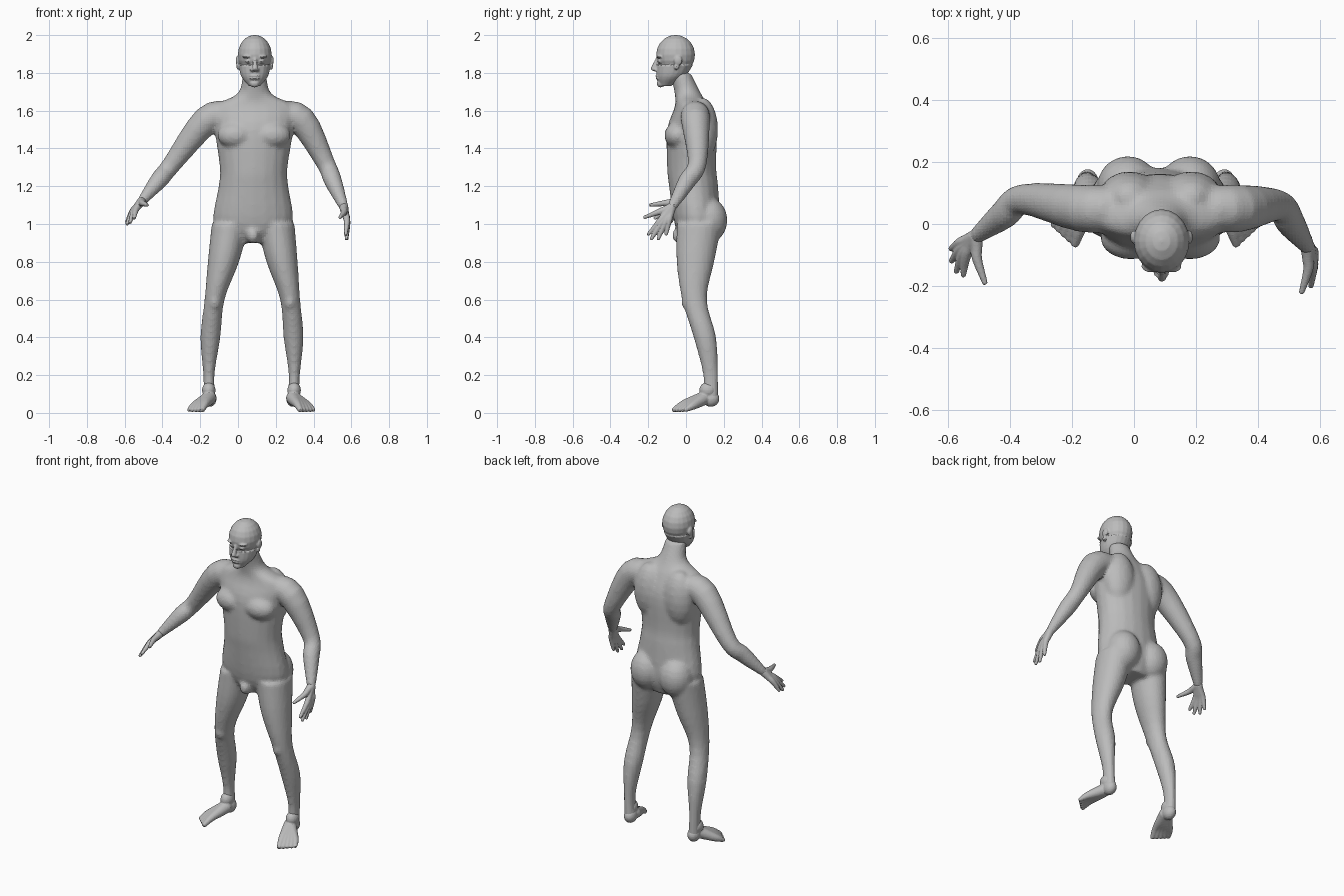
import bpy, bmesh, math
from mathutils import Vector, Matrix

cube = bpy.data.objects.get("Cube")
if cube:
    bpy.data.objects.remove(cube, do_unlink=True)

SIDES = 20
BOTH = (-1, 1)

skin = bpy.data.materials.new("plain_grey")
skin.use_nodes = True
skin.diffuse_color = (.5, .5, .5, 1)
shader = skin.node_tree.nodes["Principled BSDF"]
shader.inputs["Base Color"].default_value = skin.diffuse_color


def middle(z):
    """The figure leans slightly towards its left as it rises."""
    return .07 + z / 100


def smooth_path(rows, steps=4):
    """Pass a smooth curve through rows of numbers of any length."""
    keys = [Vector(row) for row in rows]
    keys = [keys[0] * 2 - keys[1], *keys, keys[-1] * 2 - keys[-2]]
    path = []
    for a, b, c, d in zip(keys, keys[1:], keys[2:], keys[3:]):
        for step in range(steps):
            t = step / steps
            bend = (a * 2 - b * 5 + c * 4 - d) * t + (b * 3 - a - c * 3 + d) * t * t
            path.append(b + (c - a + bend) * t / 2)
    return path + [keys[-2]]


def ring(centre, u, v):
    angles = [math.tau * i / SIDES for i in range(SIDES)]
    return [centre + u * math.cos(angle) + v * math.sin(angle) for angle in angles]


def skin_rings(bm, rings):
    """Bridge rings of points into a closed skin."""
    loops = [[bm.verts.new(point) for point in points] for points in rings]
    for low, high in zip(loops, loops[1:]):
        for i in range(SIDES):
            bm.faces.new((low[i - 1], low[i], high[i], high[i - 1]))
    bm.faces.new(loops[0])
    bm.faces.new(loops[-1])


def stack(bm, rows, side=0):
    """Level oval sections: height, offset from middle, depth, half width, half depth."""
    rings = []
    for z, offset, y, width, depth in smooth_path(rows):
        centre = Vector((middle(z) + side * offset, y, z))
        rings.append(ring(centre, Vector((width, 0, 0)), Vector((0, depth, 0))))
    skin_rings(bm, rings)


def limb(bm, points, radii):
    """Round sections along a smooth path, with rounded ends."""
    path = smooth_path([(*point, radius) for point, radius in zip(points, radii)])
    centres = [row.to_3d() for row in path]
    last = len(path) - 1
    rings, old = [], None
    for i, centre in enumerate(centres):
        radius = path[i].w
        along = (centres[min(i + 1, last)] - centres[max(i - 1, 0)]).normalized()
        u = old.rotation_difference(along) @ u if old else along.orthogonal().normalized()
        v = along.cross(u)
        body_ring = ring(centre, u * radius, v * radius)
        if i in (0, last):
            outward = along * radius * (.6 if i else -.6)
            cap = ring(centre + outward, u * radius * .7, v * radius * .7)
            rings += [body_ring, cap] if i else [cap, body_ring]
        else:
            rings.append(body_ring)
        old = along
    skin_rings(bm, rings)


def blob(bm, centre, radii, sides=(1,)):
    """Ellipsoid placed from the middle line, or a mirrored pair of them."""
    x, y, z = centre
    for side in sides:
        place = Matrix.Translation((middle(z) + side * x, y, z))
        bmesh.ops.create_uvsphere(bm, u_segments=SIDES, v_segments=SIDES // 2, radius=1,
                                  matrix=place @ Matrix.Diagonal((*radii, 1)))


def finish(bm, name, voxel, softness):
    """Fuse the overlapping volumes into one skin."""
    bmesh.ops.recalc_face_normals(bm, faces=bm.faces)
    mesh = bpy.data.meshes.new(name)
    bm.to_mesh(mesh)
    bm.free()
    mesh.materials.append(skin)
    part = bpy.data.objects.new(name, mesh)
    bpy.context.collection.objects.link(part)
    fuse = part.modifiers.new("fuse", 'REMESH')
    fuse.mode = 'VOXEL'
    fuse.voxel_size = voxel
    soften = part.modifiers.new("soften", 'SMOOTH')
    soften.iterations = softness


# Trunk and neck, from crotch to skull
body = bmesh.new()
stack(body, [(.9, 0, .07, .1, .08), (1, 0, .06, .21, .12), (1.2, 0, .04, .185, .13),
             (1.3, 0, .03, .18, .13), (1.5, 0, .03, .21, .13), (1.62, 0, .03, .22, .09),
             (1.69, 0, .01, .09, .07), (1.8, 0, -.03, .06, .055)])
chest, upper_back, seat = (.095, -.045, 1.47), (.1, .085, 1.5), (.1, .12, 1.02)
blob(body, chest, (.1, .07, .07), BOTH)
blob(body, upper_back, (.1, .085, .17), BOTH)
blob(body, seat, (.1, .1, .12), BOTH)
groin, knee = (0, -.03, .94), (.2, .01, .59)
blob(body, groin, (.035, .045, .045))
blob(body, knee, (.035, .035, .05), BOTH)

# Legs: hip, thigh, knee, calf, shin, ankle
for side in BOTH:
    stack(body, [(1, .12, .07, .1, .12), (.8, .155, .05, .083, .1), (.6, .2, .045, .053, .066),
                 (.4, .22, .1, .053, .06), (.2, .226, .13, .03, .04), (.05, .22, .13, .034, .044)],
          side)


# Arms hang from mirrored shoulders, each in its own pose
def arm(side, elbow, wrist):
    height = 1.55
    shoulder = Vector((middle(height) + side * .25, .05, height))
    collar = shoulder + Vector((side * -.13, 0, .03))
    forearm = elbow.lerp(wrist, .4)
    limb(body, (collar, shoulder, elbow, forearm, wrist), (.07, .077, .05, .048, .026))


right_wrist = Vector((-.51, -.04, 1.12))
left_wrist = Vector((.56, -.075, 1.09))
arm(-1, Vector((-.355, .08, 1.31)), right_wrist)
arm(1, Vector((.465, .06, 1.32)), left_wrist)
finish(body, "body", .011, 8)

# Head: skull, face and features
head = bmesh.new()
blob(head, (0, -.055, 1.896), (.09, .103, .105))
stack(head, [(1.73, 0, -.11, .03, .03), (1.78, 0, -.08, .07, .075), (1.84, 0, -.06, .085, .096)])
bridge, nose_tip = Vector((middle(2), -.15, 1.88)), Vector((middle(2), -.172, 1.82))
limb(head, (bridge, nose_tip), (.008, .015))
nostril, brow, eye = (.014, -.158, 1.815), (.036, -.135, 1.886), (.034, -.135, 1.862)
blob(head, nostril, (.011, .013, .009), BOTH)
blob(head, brow, (.03, .022, .009), BOTH)
blob(head, eye, (.016, .016, .01), BOTH)
upper_lip, lower_lip, chin = (0, -.148, 1.785), (0, -.147, 1.77), (0, -.135, 1.743)
for lip in (upper_lip, lower_lip):
    blob(head, lip, (.028, .014, .007))
blob(head, chin, (.026, .02, .02))
ear, lobe = (.09, -.042, 1.865), (.088, -.05, 1.835)
blob(head, ear, (.011, .022, .026), BOTH)
blob(head, lobe, (.009, .014, .02), BOTH)
finish(head, "head", .005, 3)


# Hands: four fanned fingers and a thumb, all growing out of the wrist
def hand(name, wrist, thumb, index, little):
    bm = bmesh.new()
    tips = [thumb]
    for i in range(4):
        tip = index.lerp(little, i / 3)
        tips.append(tip + (tip - wrist) * .2 * math.sin(math.pi * i / 3))
    for tip in tips:
        knuckle = wrist.lerp(tip, .5)
        knuckle.x *= 1.02
        palm = wrist.lerp(knuckle, .5)
        limb(bm, (wrist, palm, knuckle, tip), (.024, .019, .016, .009))
    finish(bm, name, .004, 3)


hand("right_hand", right_wrist, thumb=Vector((-.48, -.19, 1.1)),
     index=Vector((-.55, -.165, 1.03)), little=Vector((-.59, -.08, 1.01)))
hand("left_hand", left_wrist, thumb=Vector((.54, -.22, 1.035)),
     index=Vector((.57, -.2, .945)), little=Vector((.575, -.105, .945)))

# Feet: heel, ankle and five rays ending in toes
for name, side in zip(("right_foot", "left_foot"), BOTH):
    foot = bmesh.new()
    heel, ankle = (.22, .132, .075), (.226, .115, .12)
    for joint in (heel, ankle):
        blob(foot, joint, (.036, .045, .043), (side,))
    for toe in range(5):
        f = toe / 4
        x = middle(0) + side * .22
        instep = Vector((x, .1, .08))
        ball = Vector((x + side * (.025 + .06 * f), .045 * f - .015, .045 - f / 100))
        tip = Vector((x + side * (.04 + .07 * f), .06 * f - .064, .015))
        limb(foot, (instep, instep.lerp(ball, .5), ball, tip),
             (.037, .03, .021, .014 - f / 300))
    finish(foot, name, .005, 3)
